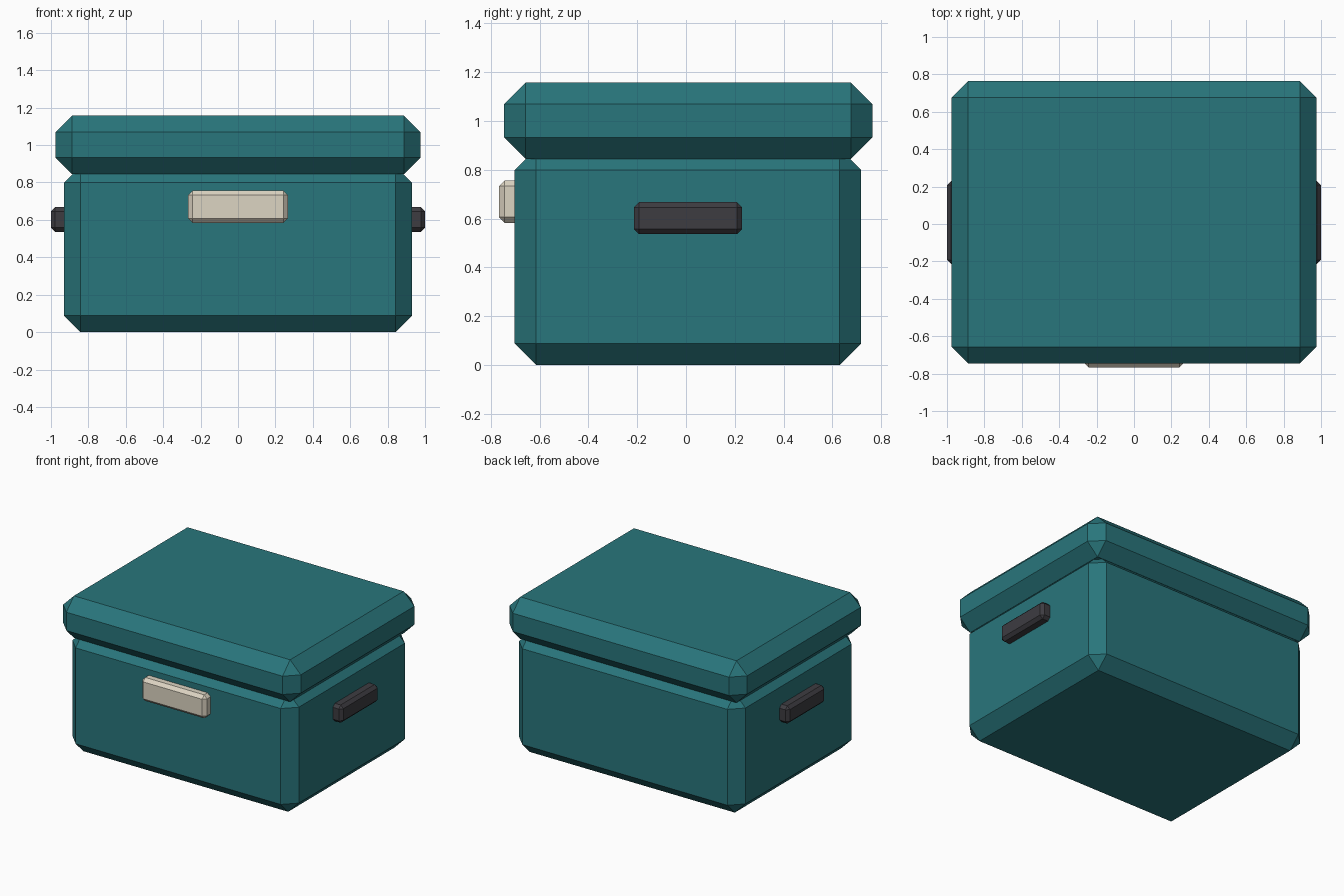
import bpy, bmesh
from mathutils import Vector

if "Cube" in bpy.data.objects:
    bpy.data.objects.remove(bpy.data.objects["Cube"])


def material(name, rgb):
    m = bpy.data.materials.new(name)
    m.diffuse_color = (*rgb, 1)
    m.use_nodes = True
    m.node_tree.nodes["Principled BSDF"].inputs["Base Color"].default_value = m.diffuse_color
    return m


def chamfered_box(name, lo, hi, chamfer, mat):
    """Flat-faced box between two corners with every edge chamfered."""
    lo, hi = Vector(lo), Vector(hi)
    bm = bmesh.new()
    bmesh.ops.create_cube(bm, size=1)
    bmesh.ops.scale(bm, vec=hi - lo, verts=bm.verts)
    bmesh.ops.bevel(bm, geom=bm.edges[:], offset=chamfer, segments=1,
                    affect='EDGES', clamp_overlap=True)
    mesh = bpy.data.meshes.new(name)
    bm.to_mesh(mesh)
    bm.free()
    mesh.materials.append(mat)
    obj = bpy.data.objects.new(name, mesh)
    obj.location = (lo + hi) / 2
    bpy.context.collection.objects.link(obj)
    return obj


teal = material("teal", (0.022, 0.18, 0.20))
cream = material("cream", (0.72, 0.66, 0.54))
charcoal = material("charcoal", (0.047, 0.045, 0.053))

# Body, its top chamfer tucked into the lid
chamfered_box("body", (-0.93, -0.702, 0), (0.93, 0.718, 0.888), 0.088, teal)

# Overhanging lid
chamfered_box("lid", (-0.976, -0.745, 0.845), (0.976, 0.764, 1.157), 0.088, teal)

# Front label plate
chamfered_box("front_plate", (-0.266, -0.767, 0.583), (0.266, -0.675, 0.757), 0.024, cream)

# Side handles
for side, name in ((-1, "left_handle"), (1, "right_handle")):
    xs = sorted((side * 0.90, side * 1.0))
    chamfered_box(name, (xs[0], -0.214, 0.536), (xs[1], 0.230, 0.668), 0.022, charcoal)
